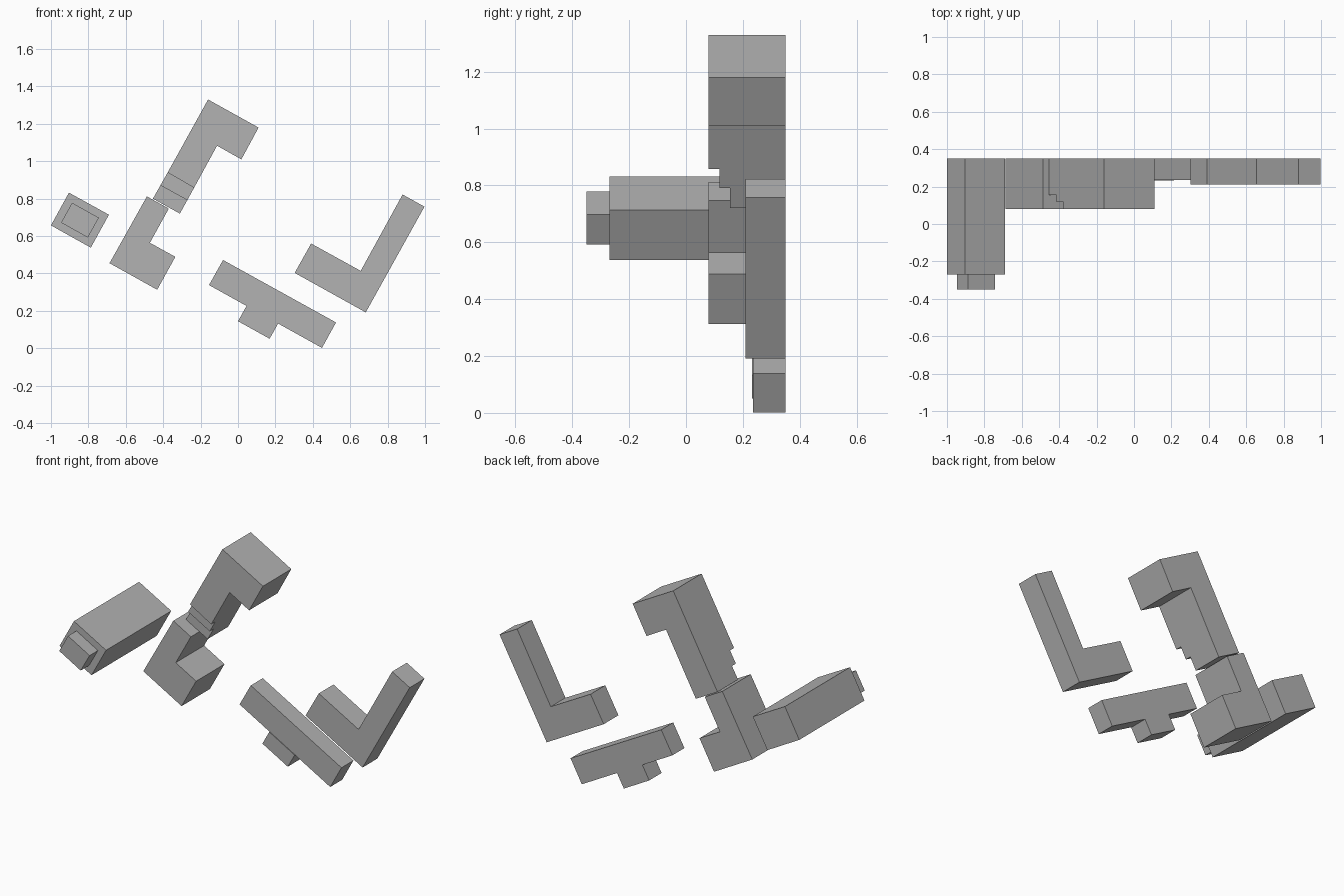
import bpy
import bmesh

cube = bpy.data.objects.get("Cube")
if cube:
    bpy.data.objects.remove(cube, do_unlink=True)

grey = bpy.data.materials.new("plain grey")
grey.use_nodes = True
colour = (0.45, 0.45, 0.45, 1)
grey.diffuse_color = colour
grey.node_tree.nodes["Principled BSDF"].inputs["Base Color"].default_value = colour

BACK = 0.35


def prism(name, outline, front, back=BACK):
    """Extrude a front-facing (x, z) outline from front to back along y."""
    bm = bmesh.new()
    face = bm.faces.new([bm.verts.new((x, front, z)) for x, z in outline])
    result = bmesh.ops.extrude_face_region(bm, geom=[face])
    moved = [v for v in result["geom"] if isinstance(v, bmesh.types.BMVert)]
    bmesh.ops.translate(bm, verts=moved, vec=(0, back - front, 0))
    bmesh.ops.recalc_face_normals(bm, faces=bm.faces)
    mesh = bpy.data.meshes.new(name)
    bm.to_mesh(mesh)
    bm.free()
    mesh.materials.append(grey)
    obj = bpy.data.objects.new(name, mesh)
    bpy.context.collection.objects.link(obj)
    return obj


# Tall hooked block whose lower end steps back from the front
step_left = [(-0.376, 0.94), (-0.415, 0.871), (-0.455, 0.80)]
step_right = [(-0.235, 0.858), (-0.271, 0.792), (-0.311, 0.72)]
prism("upper_hook",
      [(-0.16, 1.33), (0.11, 1.18), (0.018, 1.01), (-0.112, 1.083),
       step_right[0], step_left[0]], 0.08)
for i, front in enumerate((0.118, 0.155)):
    prism(f"hook_step_{i + 1}",
          [step_left[i], step_right[i], step_right[i + 1], step_left[i + 1]], front)

# Lower corner block
prism("lower_corner",
      [(-0.487, 0.812), (-0.37, 0.747), (-0.471, 0.564), (-0.335, 0.489),
       (-0.432, 0.313), (-0.687, 0.455)], 0.08)

# Long beam with a smaller end stub
prism("long_beam",
      [(-0.904, 0.832), (-0.69, 0.714), (-0.787, 0.538), (-1.0, 0.657)], -0.27)
prism("beam_stub",
      [(-0.887, 0.778), (-0.744, 0.698), (-0.803, 0.592), (-0.946, 0.672)], -0.35, -0.27)

# Right corner block
prism("right_corner",
      [(0.88, 0.822), (0.997, 0.757), (0.683, 0.192), (0.303, 0.403),
       (0.391, 0.56), (0.656, 0.414)], 0.21)

# Low crossbar and its stem
prism("crossbar",
      [(-0.08, 0.472), (0.524, 0.138), (0.449, 0.002), (-0.155, 0.338)], 0.236)
prism("crossbar_stem",
      [(0.046, 0.227), (0.215, 0.133), (0.169, 0.051), (0.0, 0.145)], 0.232)
